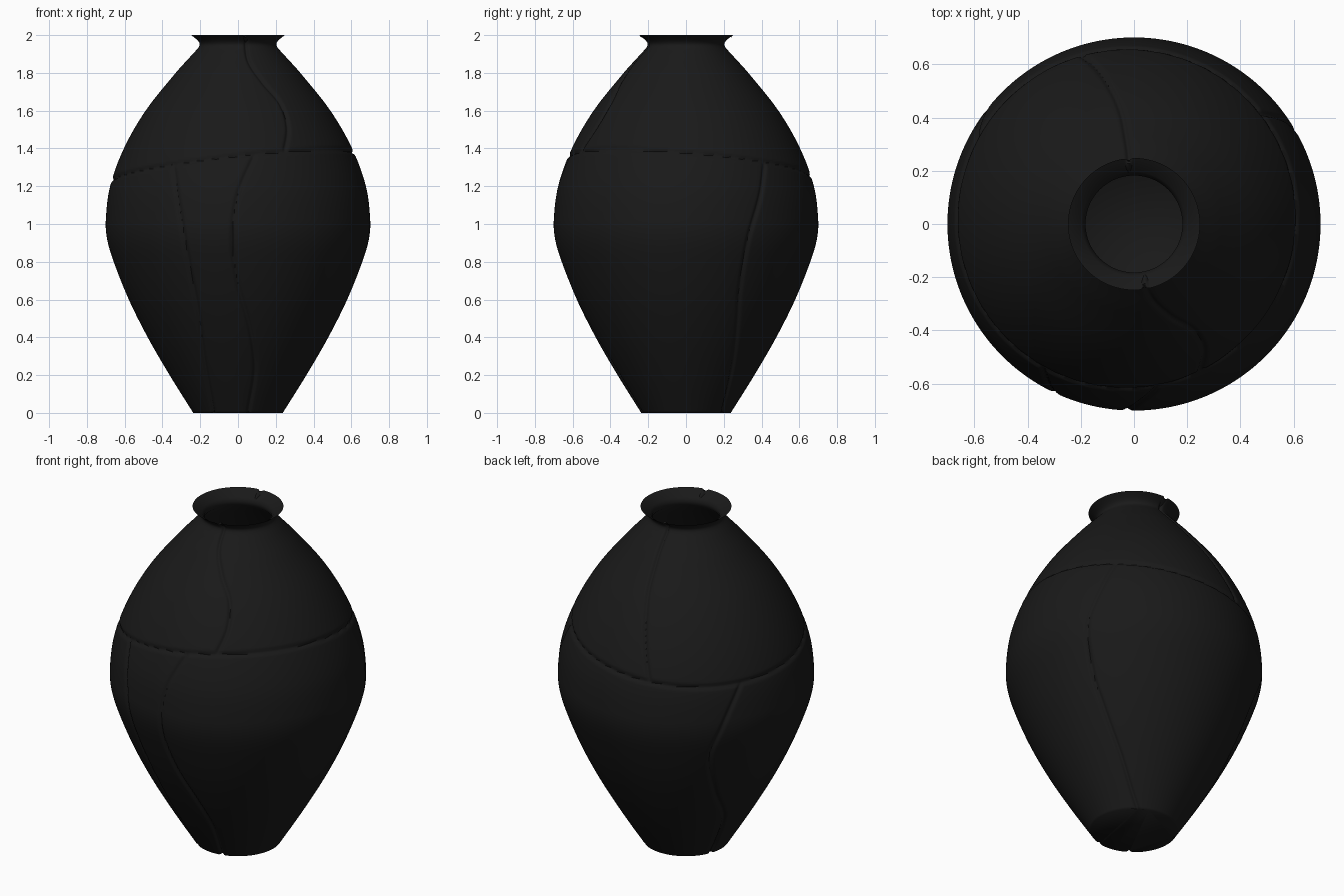
import bpy, bmesh, math

if "Cube" in bpy.data.objects:
    bpy.data.objects.remove(bpy.data.objects["Cube"])

SEGS, ROWS = 480, 190
DEPTH, HALF_WIDTH = 0.012, 0.010


def curve(points, t):
    """Smooth value through (t, value) points sorted by t."""
    n = len(points)
    t = min(max(t, points[0][0]), points[-1][0])
    i = 0
    while i < n - 2 and t > points[i + 1][0]:
        i += 1

    def slope(k):
        a, b = points[max(k - 1, 0)], points[min(k + 1, n - 1)]
        return (b[1] - a[1]) / (b[0] - a[0])

    (t0, v0), (t1, v1) = points[i], points[i + 1]
    h = t1 - t0
    s = (t - t0) / h
    return ((2*s**3 - 3*s**2 + 1) * v0 + (s**3 - 2*s**2 + s) * h * slope(i)
            + (3*s**2 - 2*s**3) * v1 + (s**3 - s**2) * h * slope(i + 1))


# outer silhouette: (height, radius)
OUTER = [(0, .237), (.2, .362), (.4, .478), (.6, .578), (.8, .658), (.92, .693),
         (1.02, .70), (1.2, .677), (1.4, .604), (1.6, .489), (1.8, .33),
         (1.9, .24), (1.945, .203), (1.97, .212), (2.0, .248)]


def radius(z):
    return curve(OUTER, z)


# crack lines: facing angle, then (height, sideways offset) points
UPPER = [
    (-90, [(1.37, .245), (1.51, .265), (1.64, .225), (1.755, .13), (1.87, .055), (2.0, .04)]),
    (90, [(1.24, .20), (1.375, .15), (1.52, .10), (1.68, .05), (1.8, .03), (1.885, .02), (2.0, .02)]),
]
LOWER = [
    (-90, [(0, -.13), (.28, -.18), (.52, -.21), (.81, -.265), (1.075, -.31), (1.32, -.345)]),
    (-90, [(0, .055), (.23, .09), (.44, .065), (.68, 0), (.92, -.03), (1.155, 0), (1.37, .09)]),
    (0, [(0, .195), (.255, .25), (.49, .275), (.65, .285), (.92, .33), (1.155, .395), (1.34, .42)]),
    (125, [(0, .136), (.08, .164), (.3, .208), (.515, .16), (.785, .13), (.985, .20), (1.21, .30)]),
]


def crack_angle(crack, z):
    facing, pts = crack
    z = min(max(z, pts[0][0]), pts[-1][0])
    return math.radians(facing) + math.asin(curve(pts, z) / radius(z))


def row_cracks(cracks, z):
    """Angle and slant correction of each crack at one height."""
    out = []
    for c in cracks:
        a = crack_angle(c, z)
        lo, hi = max(z - .01, 0), min(z + .01, 2)
        lean = radius(z) * (crack_angle(c, hi) - crack_angle(c, lo)) / (hi - lo)
        out.append((a, 1 / math.sqrt(1 + lean * lean)))
    return out


# vessel skin, with the cracks pressed into the outside
bm = bmesh.new()
rings = []
for i in range(ROWS + 1):
    z = 2 * i / ROWS
    r = radius(z)
    lo, hi = max(z - .004, 0), min(z + .004, 2)
    dr = (radius(hi) - radius(lo)) / (hi - lo)
    nl = math.sqrt(1 + dr * dr)
    nr, nz = 1 / nl, -dr / nl
    upper, lower = row_cracks(UPPER, z), row_cracks(LOWER, z)
    ring = []
    for j in range(SEGS):
        a = 2 * math.pi * j / SEGS
        x, y = math.cos(a), math.sin(a)
        # tilted crack that runs all the way round
        gap = z - (1.31 + .113 * x * r - .083 * y * r)
        d = abs(gap) * nl
        for ca, k in (upper if gap > 0 else lower):
            da = (a - ca + math.pi) % (2 * math.pi) - math.pi
            d = min(d, abs(da) * r * k)
        cut = DEPTH * math.exp(-(d / HALF_WIDTH) ** 2)
        rr = r - cut * nr
        zz = min(max(z - cut * nz, 0), 2)
        if i == ROWS:
            zz = 2 - cut
        ring.append(bm.verts.new((x * rr, y * rr, zz)))
    rings.append(ring)

# hollow inside: funnel mouth, throat, wall and floor
inner = [(1.995, .24), (1.965, .196), (1.945, .182), (1.92, .188)]
inner += [(z / 20, radius(z / 20) - .03) for z in range(37, 1, -2)] + [(.04, .22)]
for z, r in inner:
    rings.append([bm.verts.new((r * math.cos(2 * math.pi * j / SEGS),
                                r * math.sin(2 * math.pi * j / SEGS), z))
                  for j in range(SEGS)])

for a, b in zip(rings, rings[1:]):
    for j in range(SEGS):
        k = (j + 1) % SEGS
        bm.faces.new((a[j], a[k], b[k], b[j]))
bm.faces.new(rings[0][::-1])   # underside
bm.faces.new(rings[-1])        # inside floor

mesh = bpy.data.meshes.new("cracked_vase")
bm.to_mesh(mesh)
bm.free()
vase = bpy.data.objects.new("cracked_vase", mesh)
bpy.context.collection.objects.link(vase)

# black glaze
black = bpy.data.materials.new("black_glaze")
black.diffuse_color = (.01, .01, .01, 1)
black.use_nodes = True
black.node_tree.nodes["Principled BSDF"].inputs["Base Color"].default_value = black.diffuse_color
mesh.materials.append(black)

bpy.context.view_layer.objects.active = vase
vase.select_set(True)
bpy.ops.object.shade_smooth_by_angle(angle=math.radians(60))
